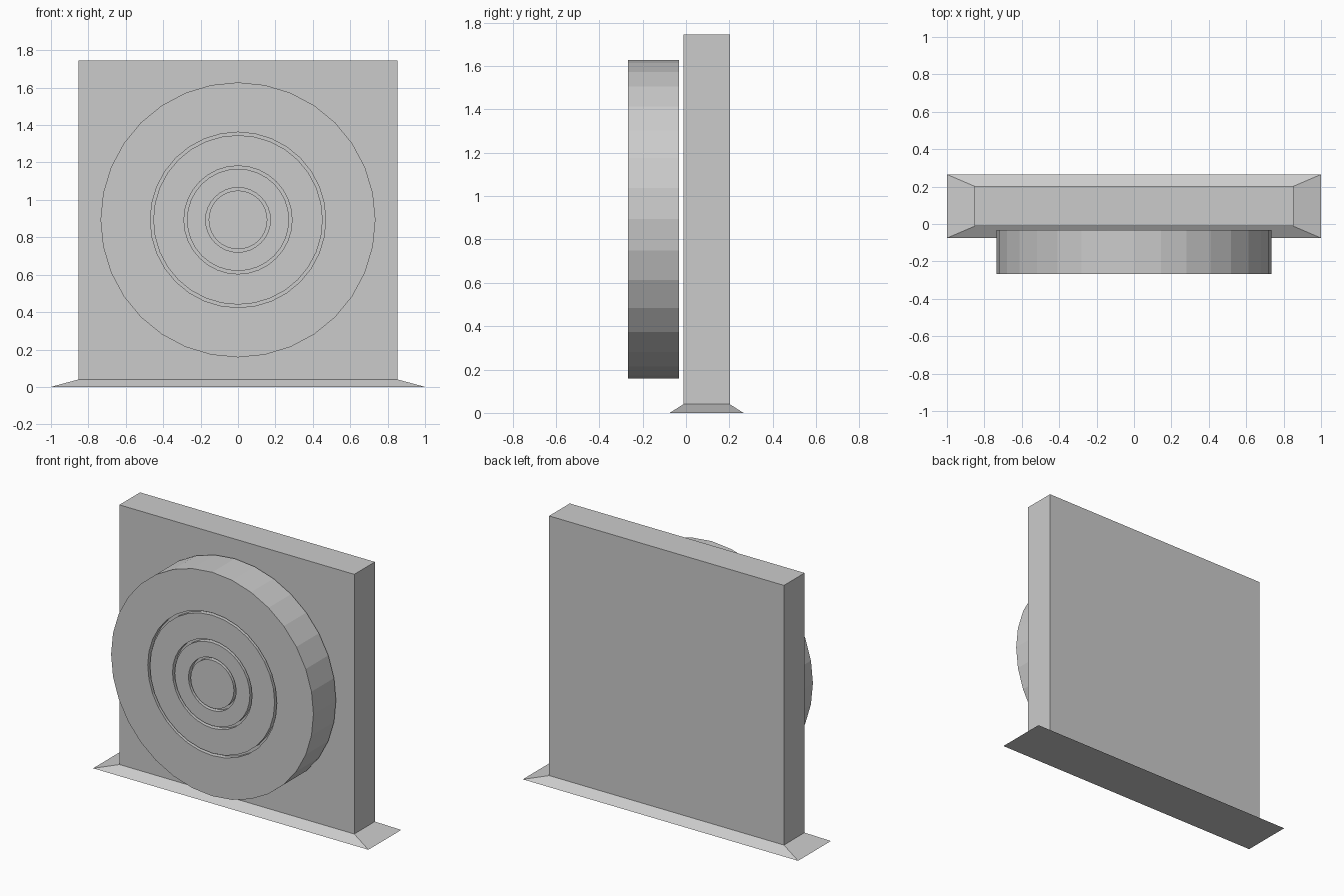
import bpy
import bmesh
from math import cos, sin, tau

if "Cube" in bpy.data.objects:
    bpy.data.objects.remove(bpy.data.objects["Cube"])


def finish(name, bm):
    bmesh.ops.recalc_face_normals(bm, faces=bm.faces[:])
    mesh = bpy.data.meshes.new(name)
    bm.to_mesh(mesh)
    bm.free()
    obj = bpy.data.objects.new(name, mesh)
    bpy.context.collection.objects.link(obj)
    return obj


def loft(bm, rings):
    """Bridge equal-length rings of points and cap both ends."""
    loops = [[bm.verts.new(p) for p in ring] for ring in rings]
    n = len(loops[0])
    for a, b in zip(loops, loops[1:]):
        for i in range(n):
            j = (i + 1) % n
            bm.faces.new((a[i], a[j], b[j], b[i]))
    bm.faces.new(loops[0])
    bm.faces.new(loops[-1])


def rect(hx, y0, y1, z):
    return [(-hx, y0, z), (hx, y0, z), (hx, y1, z), (-hx, y1, z)]


def circle(r, y, z=0.893, sides=32):
    return [(r * cos(tau * i / sides), y, z + r * sin(tau * i / sides))
            for i in range(sides)]


# Upright panel flaring into a thin sloped foot
bm = bmesh.new()
loft(bm, [rect(1.0, -0.075, 0.265, 0.0),
          rect(0.853, -0.012, 0.202, 0.04),
          rect(0.853, -0.012, 0.202, 1.745)])
finish("panel_with_foot", bm)

# Round target disc floating just ahead of the panel, with three thin grooves
FRONT, BACK, GROOVE_DEPTH = -0.267, -0.033, 0.03
profile = [(0.735, BACK), (0.735, FRONT)]
for outer, inner in ((0.469, 0.453), (0.289, 0.273), (0.173, 0.157)):
    floor = FRONT + GROOVE_DEPTH
    profile += [(outer, FRONT), (outer, floor), (inner, floor), (inner, FRONT)]
bm = bmesh.new()
loft(bm, [circle(r, y) for r, y in profile])
finish("target_disc", bm)
